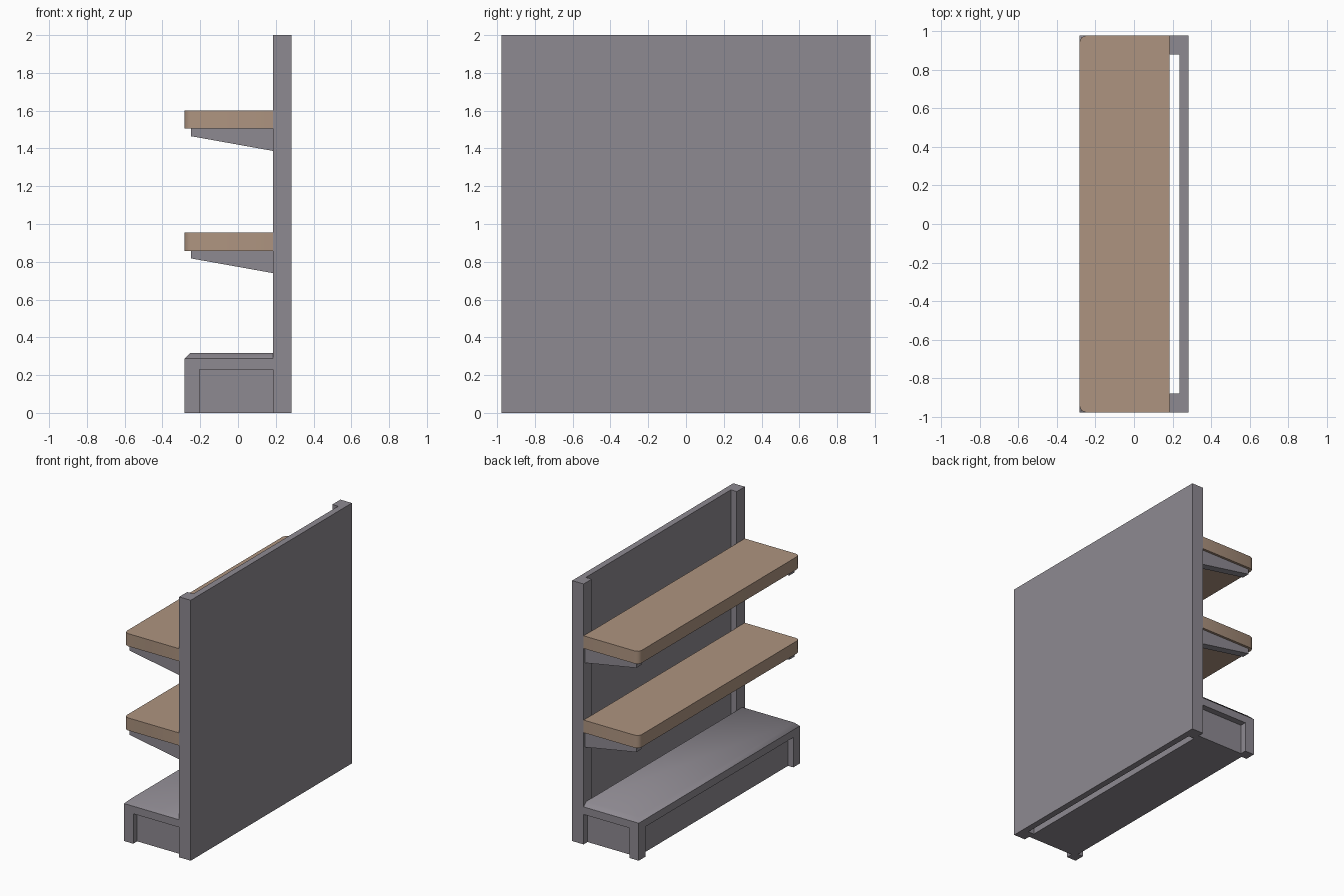
import bpy, bmesh

cube = bpy.data.objects.get("Cube")
if cube:
    bpy.data.objects.remove(cube, do_unlink=True)

FRONT, MID, BACK = -0.283, 0.185, 0.283   # depth along x
END = 0.978                               # half length along y


def material(name, rgb):
    m = bpy.data.materials.new(name)
    m.use_nodes = True
    m.diffuse_color = (*rgb, 1)
    m.node_tree.nodes["Principled BSDF"].inputs["Base Color"].default_value = (*rgb, 1)
    return m


steel = material("grey steel", (0.27, 0.252, 0.283))
wood = material("tan wood", (0.42, 0.295, 0.215))


def finish(name, bm, mat):
    bmesh.ops.recalc_face_normals(bm, faces=bm.faces)
    me = bpy.data.meshes.new(name)
    bm.to_mesh(me)
    bm.free()
    me.materials.append(mat)
    ob = bpy.data.objects.new(name, me)
    bpy.context.collection.objects.link(ob)
    return ob


def loft(name, rings, mat):
    """Solid through rings of points, capped at both ends."""
    bm = bmesh.new()
    loops = [[bm.verts.new(p) for p in ring] for ring in rings]
    n = len(loops[0])
    for a, b in zip(loops, loops[1:]):
        for i in range(n):
            j = (i + 1) % n
            bm.faces.new((a[i], a[j], b[j], b[i]))
    bm.faces.new(loops[0])
    bm.faces.new(loops[-1])
    return finish(name, bm, mat)


def rect(x0, x1, y0, y1, z):
    return [(x0, y0, z), (x1, y0, z), (x1, y1, z), (x0, y1, z)]


def box(name, x0, x1, y0, y1, z0, z1, mat):
    return loft(name, [rect(x0, x1, y0, y1, z0), rect(x0, x1, y0, y1, z1)], mat)


# Back panel with an upright at each end
box("back_panel", 0.235, BACK, -END, END, 0, 2, steel)
for side, s in (("left", 1), ("right", -1)):
    y0, y1 = sorted((s * 0.88, s * END))
    box(side + "_upright", MID, BACK, y0, y1, 0, 2, steel)
    # Corner leg of the base
    y0, y1 = sorted((s * 0.898, s * END))
    box(side + "_base_leg", FRONT, -0.205, y0, y1, 0, 0.23, steel)

# Recessed base body
box("base_body", FRONT + 0.045, MID, -0.93, 0.93, 0, 0.23, steel)

# Base deck with a softly chamfered top
c = 0.03
deck = loft("base_deck", [rect(FRONT, MID, -END, END, 0.23),
                          rect(FRONT, MID, -END, END, 0.288),
                          rect(FRONT + c, MID, -END + c, END - c, 0.318)], steel)
me = deck.data
for p in me.polygons:
    p.use_smooth = True
rim = 0.289
for e in me.edges:
    a, b = (me.vertices[i].co for i in e.vertices)
    at_back = min(a.x, b.x) > MID - 0.001
    e.use_edge_sharp = at_back or max(a.z, b.z) < rim

# Shelves with rounded front corners, on tapered brackets
for level, z in (("lower", 0.858), ("upper", 1.505)):
    shelf = box(level + "_shelf", FRONT, MID, -END, END, z, z + 0.097, wood)
    bm = bmesh.new()
    bm.from_mesh(shelf.data)
    corners = [e for e in bm.edges
               if all(v.co.x < FRONT + 0.001 for v in e.verts)
               and abs(e.verts[0].co.z - e.verts[1].co.z) > 0.01]
    bmesh.ops.bevel(bm, geom=corners, offset=0.033, segments=2, profile=0.5,
                    affect='EDGES')
    bm.to_mesh(shelf.data)
    bm.free()
    bpy.ops.object.select_all(action='DESELECT')
    shelf.select_set(True)
    bpy.context.view_layer.objects.active = shelf
    bpy.ops.object.shade_smooth_by_angle(angle=0.9)

    for side, s in (("left", 1), ("right", -1)):
        profile = [(-0.25, z), (MID, z), (MID, z - 0.118), (-0.25, z - 0.04)]
        loft(f"{level}_{side}_bracket",
             [[(x, s * y, h) for x, h in profile] for y in (0.9, 0.96)], steel)
